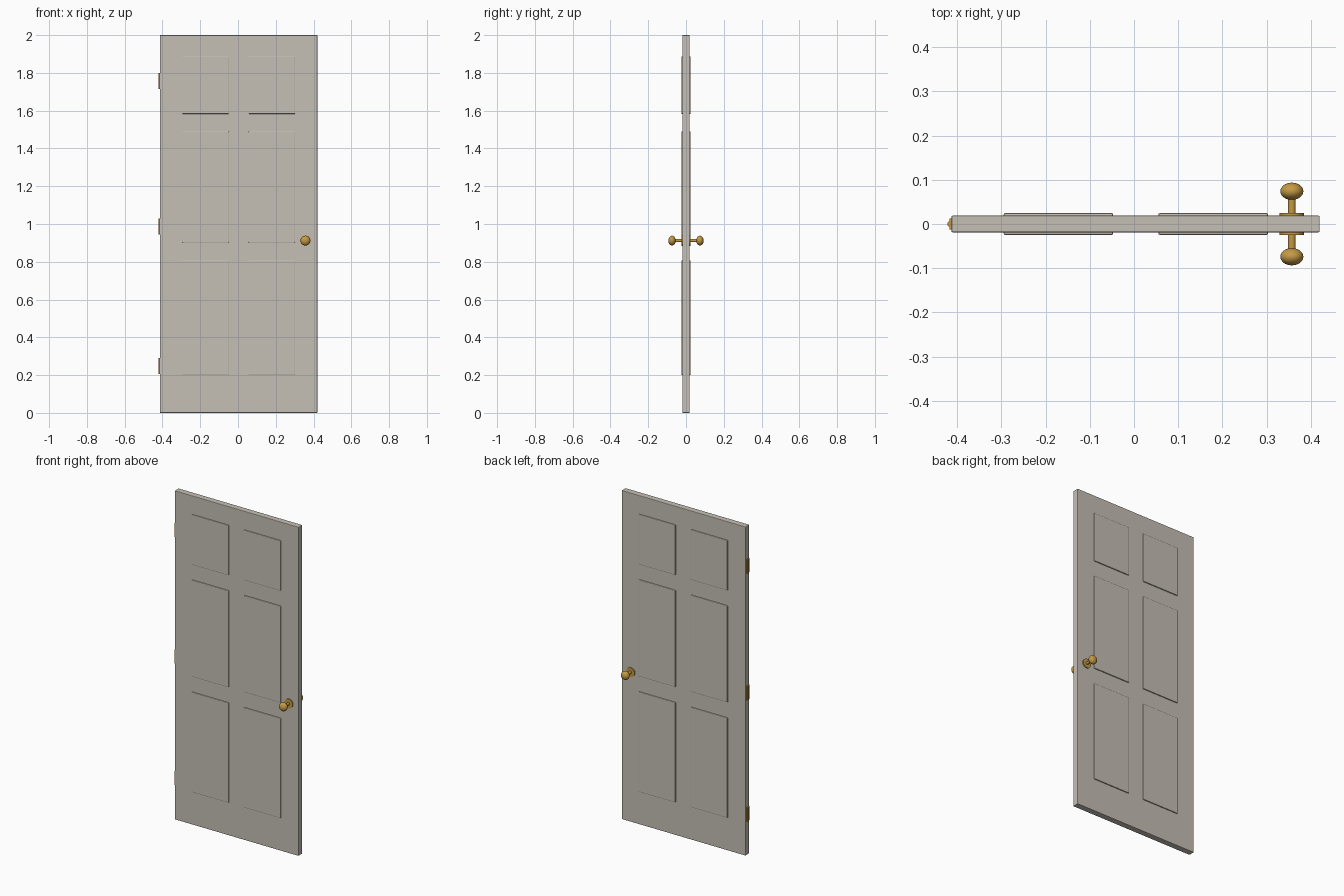
import bpy, math

cube = bpy.data.objects.get("Cube")
if cube:
    bpy.data.objects.remove(cube, do_unlink=True)


def make_material(name, colour):
    m = bpy.data.materials.new(name)
    m.use_nodes = True
    m.diffuse_color = colour
    m.node_tree.nodes["Principled BSDF"].inputs["Base Color"].default_value = colour
    return m


paint = make_material("warm grey paint", (0.56, 0.52, 0.46, 1))
brass = make_material("brass", (0.55, 0.32, 0.06, 1))


def finish(name, mat, smooth=False):
    ob = bpy.context.object
    ob.name = name
    ob.data.materials.append(mat)
    if smooth:
        bpy.ops.object.shade_smooth_by_angle(angle=math.radians(40))
    return ob


def box(name, mat, low, high, bevel=0):
    centre = [(a + b) / 2 for a, b in zip(low, high)]
    bpy.ops.mesh.primitive_cube_add(size=1, location=centre)
    bpy.context.object.scale = [b - a for a, b in zip(low, high)]
    bpy.ops.object.transform_apply(location=False, rotation=False, scale=True)
    ob = finish(name, mat)
    if bevel:
        mod = ob.modifiers.new("Bevel", "BEVEL")
        mod.width = bevel
        mod.segments = 2
    return ob


def cylinder(name, mat, radius, depth, location, rotation=(0, 0, 0)):
    bpy.ops.mesh.primitive_cylinder_add(vertices=32, radius=radius, depth=depth,
                                        location=location, rotation=rotation)
    return finish(name, mat, True)


# Door slab
MID, HALF = 0.004, 0.019
box("door_slab", paint, (-0.413, -HALF, 0), (0.42, HALF, 2), 0.003)

# Raised panels, three rows of two, standing proud of both faces
rows = {"lower": (0.2, 0.808), "middle": (0.902, 1.49), "upper": (1.583, 1.888)}
for row, (z0, z1) in rows.items():
    for side, sx in (("left", 1), ("right", -1)):
        x0, x1 = sorted((MID + sx * 0.051, MID + sx * 0.299))
        box(f"{row}_{side}_panel", paint, (x0, -0.025, z0), (x1, 0.025, z1), 0.004)

# Knob, stem and rosette on each face
KX, KZ = 0.357, 0.912
turn = (math.pi / 2, 0, 0)
for side, sy in (("front", -1), ("back", 1)):
    cylinder(f"{side}_rosette", brass, 0.028, 0.008, (KX, sy * 0.021, KZ), turn)
    cylinder(f"{side}_knob_stem", brass, 0.0085, 0.05, (KX, sy * 0.045, KZ), turn)
    bpy.ops.mesh.primitive_uv_sphere_add(segments=32, ring_count=16, radius=0.026,
                                         location=(KX, sy * 0.074, KZ), rotation=turn)
    bpy.context.object.scale = (1, 1, 0.75)
    finish(f"{side}_knob", brass, True)

# Hinges: leaf on the edge with a round knuckle
for name, z in (("lower", 0.248), ("middle", 0.987), ("upper", 1.757)):
    box(f"{name}_hinge_leaf", brass, (-0.417, -0.013, z - 0.043), (-0.411, 0.013, z + 0.043))
    cylinder(f"{name}_hinge_knuckle", brass, 0.006, 0.086, (-0.416, 0, z))
